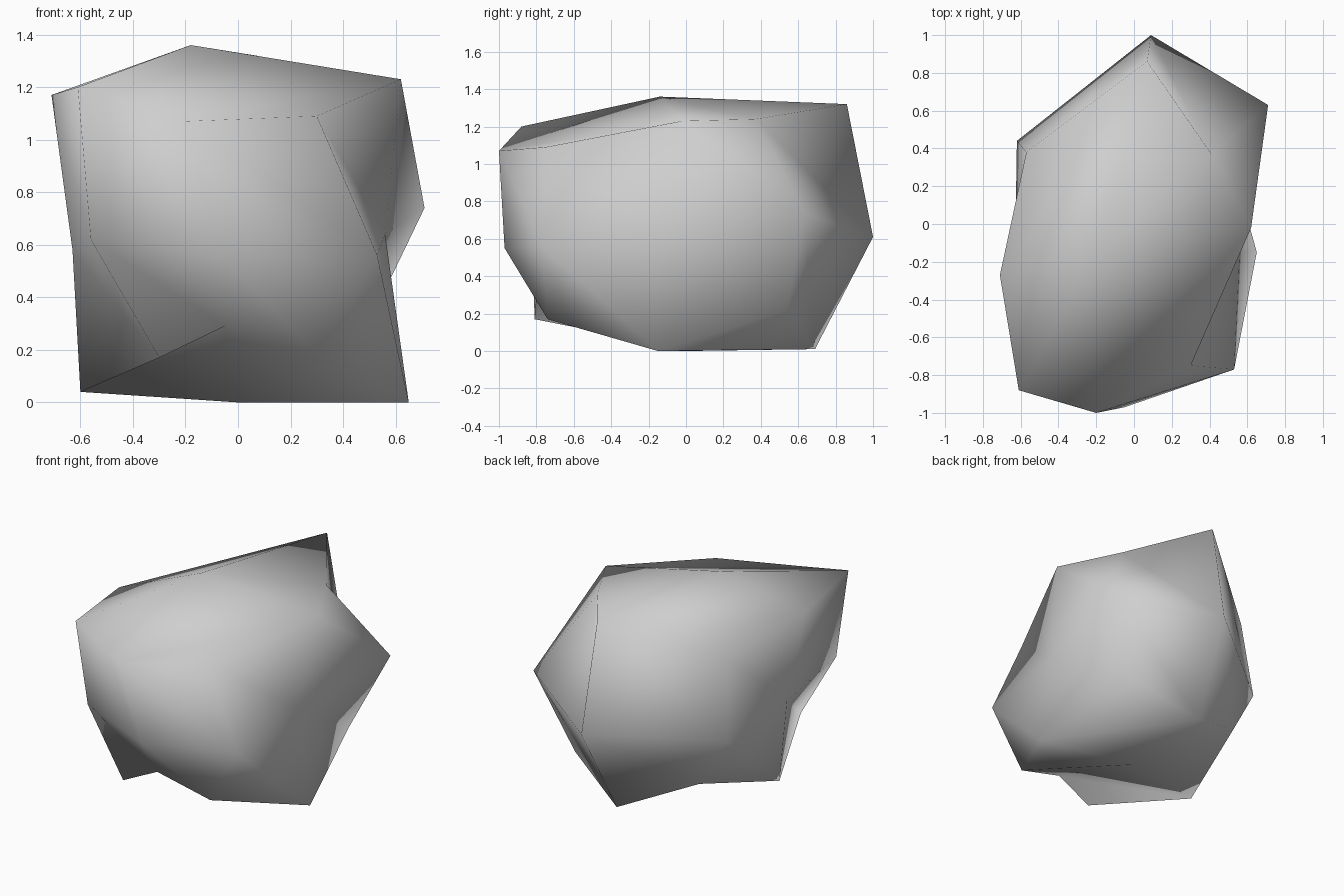
import bpy
import bmesh

default_cube = bpy.data.objects.get("Cube")
if default_cube:
    bpy.data.objects.remove(default_cube, do_unlink=True)

# Stone colour
stone = bpy.data.materials.new("stone_grey")
stone.use_nodes = True
colour = (0.62, 0.62, 0.62, 1)
stone.diffuse_color = colour
shader = next(n for n in stone.node_tree.nodes if n.type == 'BSDF_PRINCIPLED')
shader.inputs["Base Color"].default_value = colour
shader.inputs["Roughness"].default_value = 0.9

# Three rough rings, each running: front right corner, front, front left corner,
# left side, back left corner, back, back right corner, right side
bottom_ring = [(-.3, -.81, .17), (-.05, -.8, .29), (.31, -.74, .17), (.65, -.15, 0),
               (.46, .54, .22), (.04, .69, .01), (-.43, .47, .21), (-.6, -.15, .04)]
middle_ring = [(-.56, -.82, .62), (-.05, -.97, .55), (.53, -.77, .56), (.56, -.15, .64),
               (.71, .63, .74), (.09, 1, .61), (-.62, .44, .54), (-.63, -.19, .58)]
top_ring = [(-.61, -.88, 1.2), (-.2, -1, 1.07), (.3, -.75, 1.09), (.62, -.02, 1.23),
            (.41, .37, 1.24), (.07, .86, 1.32), (-.57, .38, 1.07), (-.71, -.27, 1.17)]
bottom_centre = (0, 0, 0)
top_centre = (-.18, -.14, 1.36)


def add_ring(bm, points):
    return [bm.verts.new(p) for p in points]


def cap(bm, ring, centre, first_ear):
    """Close a ring: two opposite corners become ears, the rest fans to the centre."""
    hub = bm.verts.new(centre)
    half = len(ring) // 2
    ears = [first_ear, first_ear + half]
    for ear in ears:
        bm.faces.new((ring[ear - 1], ring[ear], ring[ear + 1]))
    fan = [v for i, v in enumerate(ring) if i not in ears]
    for a, b in zip(fan, fan[1:] + fan[:1]):
        bm.faces.new((a, b, hub))


def bridge(bm, lower, upper):
    """Join two rings, every fold falling the same way round the boulder."""
    for i in range(len(lower)):
        j = (i + 1) % len(lower)
        bm.faces.new((lower[i], lower[j], upper[i]))
        bm.faces.new((lower[j], upper[j], upper[i]))


# Boulder
bm = bmesh.new()
bottom, middle, top = (add_ring(bm, r) for r in (bottom_ring, middle_ring, top_ring))
bridge(bm, bottom, middle)
bridge(bm, middle, top)
cap(bm, bottom, bottom_centre, 0)
cap(bm, top, top_centre, 2)
bmesh.ops.recalc_face_normals(bm, faces=bm.faces[:])
for face in bm.faces:
    face.smooth = True

mesh = bpy.data.meshes.new("boulder")
bm.to_mesh(mesh)
bm.free()
mesh.materials.append(stone)
boulder = bpy.data.objects.new("boulder", mesh)
bpy.context.collection.objects.link(boulder)
